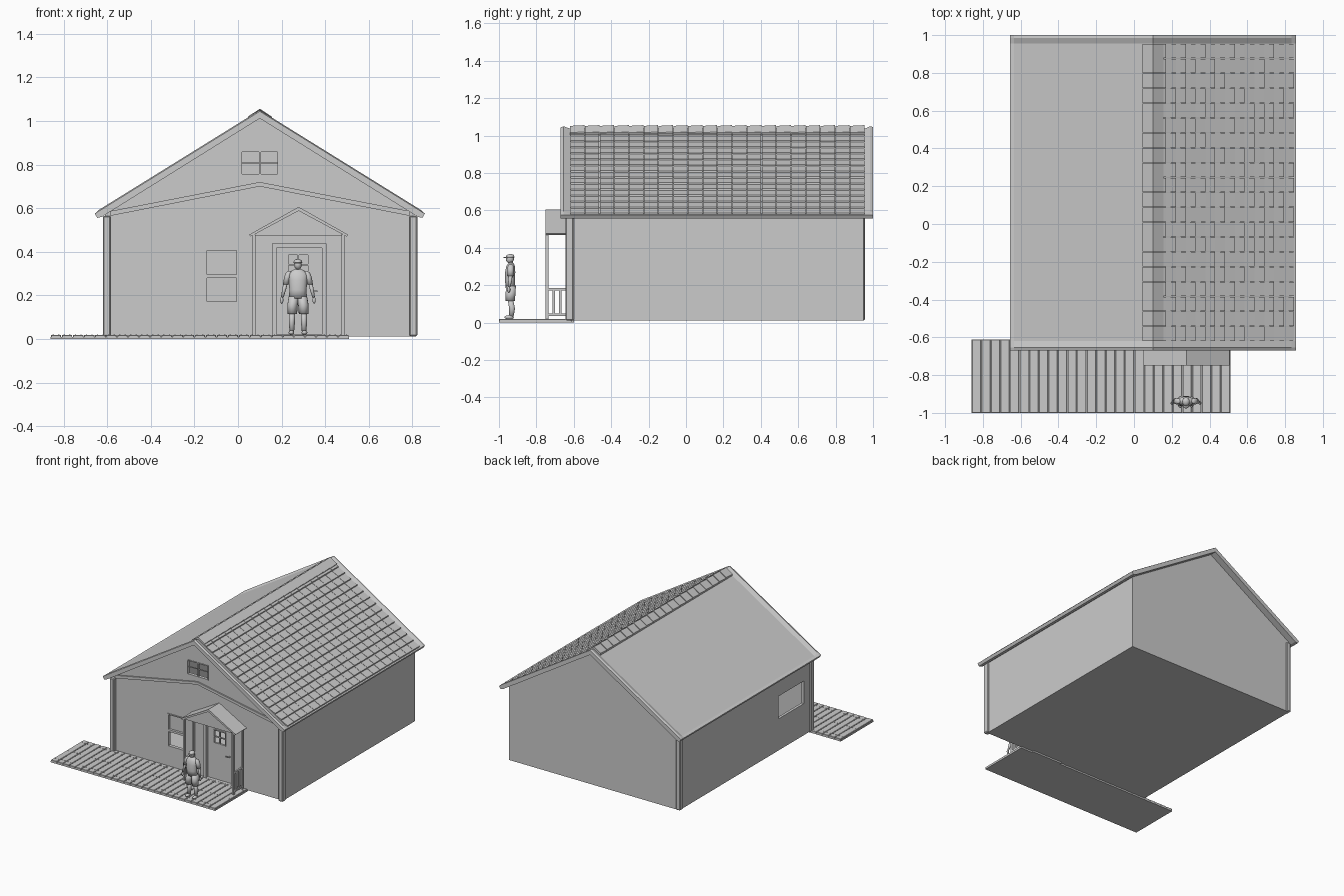
import bpy, bmesh, math, random
from mathutils import Vector, Matrix
random.seed(3)

RX, RZ, SL = 0.10, 1.05, 0.62      # ridge position and roof slope


def finish(name, bm, smooth=False):
    bmesh.ops.recalc_face_normals(bm, faces=bm.faces)
    me = bpy.data.meshes.new(name)
    bm.to_mesh(me)
    bm.free()
    ob = bpy.data.objects.new(name, me)
    bpy.context.collection.objects.link(ob)
    if smooth:
        for p in me.polygons:
            p.use_smooth = True
    return ob


def add_loft(bm, rings):
    vs = [[bm.verts.new(p) for p in r] for r in rings]
    n = len(vs[0])
    for a, b in zip(vs, vs[1:]):
        for i in range(n):
            bm.faces.new((a[i], a[(i + 1) % n], b[(i + 1) % n], b[i]))
    bm.faces.new(vs[0])
    bm.faces.new(vs[-1][::-1])


def prism(name, pts, y0, y1):
    """Extrude an x-z outline along y."""
    bm = bmesh.new()
    add_loft(bm, [[(x, y, z) for x, z in pts] for y in (y0, y1)])
    return finish(name, bm)


def boxes(name, items, bevel=0):
    """Each item is x0, x1, y0, y1, z0, z1."""
    bm = bmesh.new()
    for x0, x1, y0, y1, z0, z1 in items:
        add_loft(bm, [[(x0, y, z0), (x1, y, z0), (x1, y, z1), (x0, y, z1)] for y in (y0, y1)])
    ob = finish(name, bm)
    if bevel:
        m = ob.modifiers.new("bevel", 'BEVEL')
        m.width, m.segments = bevel, 1
    return ob


def cut(ob, items):
    c = boxes(ob.name + "_cutter", items)
    c.hide_render = True
    c.hide_set(True)
    m = ob.modifiers.new("openings", 'BOOLEAN')
    m.object, m.operation, m.solver = c, 'DIFFERENCE', 'EXACT'


def frame(x0, x1, z0, z1, y0, y1, t):
    return [(x0, x0 + t, y0, y1, z0, z1), (x1 - t, x1, y0, y1, z0, z1),
            (x0 + t, x1 - t, y0, y1, z0, z0 + t), (x0 + t, x1 - t, y0, y1, z1 - t, z1)]


# walls and floor
gable = [(-0.61, 0.012), (0.81, 0.012), (0.81, 0.58), (RX, 1.025), (-0.61, 0.58)]
front = prism("front_wall", gable, -0.62, -0.60)
cut(front, [(-0.145, -0.005, -0.7, -0.5, 0.17, 0.41),
            (0.015, 0.185, -0.7, -0.5, 0.755, 0.86),
            (0.175, 0.385, -0.7, -0.5, 0.02, 0.425)])
prism("back_wall", gable, 0.93, 0.95)
boxes("right_wall", [(0.79, 0.81, -0.60, 0.93, 0.012, 0.58)])
left = boxes("left_wall", [(-0.61, -0.59, -0.60, 0.93, 0.012, 0.58)])
cut(left, [(-0.7, -0.5, -0.53, -0.23, 0.25, 0.42)])
boxes("floor", [(-0.59, 0.79, -0.60, 0.93, 0.012, 0.022)])

# three corner posts
boxes("corner_posts", [(-0.62, -0.584, -0.645, -0.60, 0.012, 0.565),
                       (0.786, 0.823, -0.645, -0.60, 0.012, 0.565),
                       (-0.62, -0.584, 0.92, 0.957, 0.012, 0.565)], 0.006)

# gable trim band
prism("gable_band", [(-0.584, 0.565), (RX, 0.70), (0.786, 0.565), (0.786, 0.587),
                     (RX, 0.72), (-0.584, 0.587)], -0.63, -0.61)

# main roof with raised rims at both ends
bm = bmesh.new()
rings = []
for y, d in ((-0.67, 0.006), (-0.655, 0), (-0.62, 0.013), (0.955, 0.013), (0.985, 0), (1.0, 0.004)):
    top = [(RX, RZ - d), (0.835, RZ - 0.735 * SL - d), (0.857, 0.575), (0.846, 0.556), (0.825, 0.560)]
    low = [(2 * RX - x, z) for x, z in reversed(top[1:])]
    rings.append([(x, y, z) for x, z in top + [(RX, 1.012)] + low])
add_loft(bm, rings)
finish("main_roof", bm)

# roof tiles on the right slope, rows overlapping downward
bm = bmesh.new()
cols, rows = 20, 14
cw, rw = 1.575 / cols, 0.052
for r in range(rows):
    for c in range(cols):
        x0 = RX + 0.018 + r * rw
        x1 = x0 + rw
        y0 = -0.62 + c * cw + 0.0015
        y1 = y0 + cw - 0.003
        h = 0.003 + random.uniform(-0.001, 0.001)
        z0, z1 = (RZ - (x - RX) * SL - 0.010 for x in (x0, x1))
        sec = [(x0, z0 - 0.006), (x1, z1 - 0.006), (x1, z1 + 0.006 + h), (x0, z0 + 0.001)]
        add_loft(bm, [[(x, y, z) for x, z in sec] for y in (y0, y1)])
finish("roof_tiles", bm)

# ridge cap pieces
bm = bmesh.new()
for c in range(cols):
    y0 = -0.62 + c * cw + 0.001
    for y, k, y2, k2 in [(y0, 0.0, y0 + cw - 0.002, 0.004)]:
        sec = lambda k: [(0.045, 1.016 + k), (RX, 1.052 + k), (0.155, 1.016 + k),
                         (0.153, 1.003), (RX, 1.035), (0.047, 1.003)]
        add_loft(bm, [[(x, y, z) for x, z in sec(k)], [(x, y2, z) for x, z in sec(k2)]])
finish("ridge_caps", bm)

# front window: upper and lower sash, gable window, side window
boxes("front_window_frame", frame(-0.15, 0.0, 0.288, 0.415, -0.626, -0.60, 0.008)
      + frame(-0.15, 0.0, 0.165, 0.288, -0.626, -0.60, 0.008))
boxes("upper_sash_pane", [(-0.142, -0.008, -0.608, -0.604, 0.296, 0.407)])
boxes("gable_window_frame", frame(0.012, 0.188, 0.752, 0.863, -0.624, -0.60, 0.006)
      + [(0.097, 0.105, -0.622, -0.60, 0.758, 0.857), (0.018, 0.182, -0.612, -0.604, 0.805, 0.810)])

# door and frame
boxes("door_frame", frame(0.156, 0.405, 0.0, 0.438, -0.635, -0.60, 0.02))
door = boxes("door", [(0.176, 0.385, -0.61, -0.598, 0.02, 0.425)])
cut(door, [(0.228, 0.325, -0.7, -0.5, 0.29, 0.39)])
boxes("door_window_bars", frame(0.225, 0.328, 0.287, 0.393, -0.616, -0.60, 0.007)
      + [(0.273, 0.280, -0.614, -0.602, 0.294, 0.386), (0.232, 0.321, -0.614, -0.602, 0.337, 0.343)])
boxes("door_handle", [(0.335, 0.365, -0.628, -0.622, 0.215, 0.222), (0.357, 0.363, -0.624, -0.61, 0.215, 0.222)])

# porch roof with filled gable, posts and railings
PX = 0.278
prism("porch_roof", [(0.05, 0.478), (0.058, 0.47), (PX, 0.588), (0.498, 0.47), (0.506, 0.478),
                     (PX, 0.606)], -0.75, -0.61)
prism("porch_gable", [(0.068, 0.475), (0.488, 0.475), (PX, 0.592)], -0.742, -0.62)
posts, rails = [], []
for x in (0.066, 0.474):
    posts += [(x, x + 0.015, y, y + 0.014, 0.018, 0.48) for y in (-0.75, -0.644)]
    rails += [(x + 0.001, x + 0.014, -0.737, -0.643, z, z + 0.013) for z in (0.035, 0.172)]
    rails += [(x + 0.003, x + 0.012, y, y + 0.014, 0.04, 0.175) for y in (-0.715, -0.68)]
boxes("porch_posts", posts)
boxes("porch_railings", rails)

# deck planks on a slab, with rows of nails
n = 27
pw = 1.37 / n
boxes("deck_base", [(-0.86, 0.51, -1.0, -0.612, 0, 0.010)])
boxes("deck_planks", [(-0.86 + i * pw + 0.002, -0.86 + (i + 1) * pw - 0.002, -1.0, -0.612, 0.006, 0.019)
                      for i in range(n)], 0.002)
boxes("deck_nails", [(x - 0.003, x + 0.003, y - 0.003, y + 0.003, 0.017, 0.0205)
                     for i in range(n) for y in (-0.96, -0.81, -0.65)
                     for x in (-0.86 + (i + 0.25) * pw, -0.86 + (i + 0.75) * pw)])

# standing figure: limbs are elliptical lofts through (x, y, z, rx, ry)
FX, FY = 0.275, -0.938


def limb(name, stations, sides=(1,)):
    bm = bmesh.new()
    for s in sides:
        add_loft(bm, [[(FX + s * x + rx * math.cos(a), FY + y + ry * math.sin(a), z)
                       for a in [2 * math.pi * i / 14 for i in range(14)]]
                      for x, y, z, rx, ry in stations])
    return finish(name, bm, True)


def ball(name, x, y, z, r, sx, sy, sz, sides=(1,)):
    bm = bmesh.new()
    for s in sides:
        m = Matrix.Translation((FX + s * x, FY + y, z)) @ Matrix.Diagonal((sx, sy, sz, 1))
        bmesh.ops.create_uvsphere(bm, u_segments=14, v_segments=9, radius=r, matrix=m)
    return finish(name, bm, True)


LR = (-1, 1)
limb("torso", [(0, 0, 0.185, .042, .027), (0, -.003, 0.225, .039, .027), (0, -.002, 0.27, .044, .028),
               (0, 0, 0.30, .046, .024), (0, .002, 0.316, .026, .016), (0, .002, 0.32, .014, .012)])
limb("neck", [(0, .002, 0.312, .012, .012), (0, -.002, 0.335, .011, .012)])
ball("head", 0, -.004, 0.342, 0.022, .82, 1, 1.1)
limb("cap", [(0, -.003, 0.348, .020, .024), (0, -.002, 0.358, .019, .022), (0, 0, 0.365, .011, .013),
             (0, 0, 0.367, .003, .003)])
limb("cap_brim", [(0, -.022, 0.347, .017, .017), (0, -.021, 0.350, .016, .016)])
limb("sleeves", [(.055, 0, 0.25, .014, .016), (.048, 0, 0.285, .015, .017), (.042, 0, 0.305, .013, .015),
                 (.036, 0, 0.313, .006, .008)], LR)
limb("arms", [(.072, -.008, 0.19, .006, .007), (.064, -.002, 0.225, .009, .010),
              (.055, 0, 0.265, .010, .011)], LR)
ball("hands", .074, -.010, 0.178, 0.015, .5, .6, 1.1, LR)
limb("shorts", [(.026, -.002, 0.115, .022, .025), (.025, 0, 0.155, .024, .027),
                (.020, .002, 0.195, .022, .027)], LR)
limb("legs", [(.028, .004, 0.03, .010, .012), (.028, .008, 0.075, .014, .016),
              (.027, 0, 0.12, .014, .015)], LR)
ball("shoes", .030, -.008, 0.029, 0.026, .52, 1, .42, LR)
